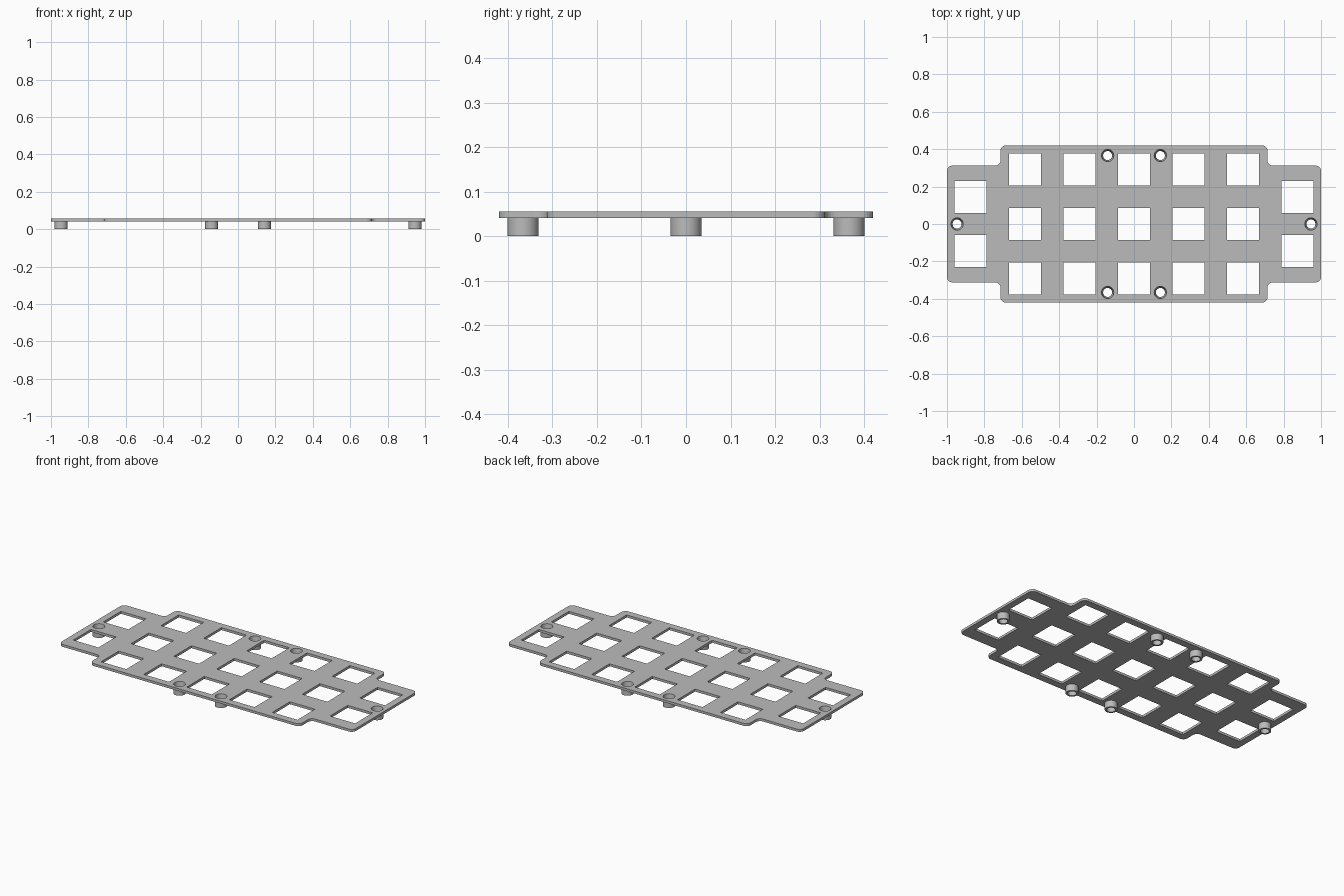
import bpy
import bmesh
from math import cos, sin, pi, tau
from mathutils import Vector

cube = bpy.data.objects.get("Cube")
if cube:
    bpy.data.objects.remove(cube, do_unlink=True)

PITCH, WINDOW = 0.291, 0.171
PLATE_LOW, PLATE_TOP = 0.041, 0.056
BOSS_R, SEGS = 0.035, 40
BOSSES = [(sx * 0.141, sy * 0.366) for sx in (-1, 1) for sy in (-1, 1)]
BOSSES += [(-0.946, 0), (0.946, 0)]

grey = bpy.data.materials.new("plain grey")
grey.use_nodes = True
grey.diffuse_color = (0.5, 0.5, 0.5, 1)
grey.node_tree.nodes["Principled BSDF"].inputs["Base Color"].default_value = (0.5, 0.5, 0.5, 1)


def make_object(name, bm):
    mesh = bpy.data.meshes.new(name)
    bm.to_mesh(mesh)
    bm.free()
    mesh.materials.append(grey)
    obj = bpy.data.objects.new(name, mesh)
    bpy.context.collection.objects.link(obj)
    return obj


def circle(x, y, r):
    return [(x + r * cos(tau * i / SEGS), y + r * sin(tau * i / SEGS)) for i in range(SEGS)]


def rounded(corners, r, steps=6):
    """Replace each right-angled corner by an arc, convex or concave."""
    points = []
    for i, corner in enumerate(corners):
        p = Vector(corner)
        a = (Vector(corners[i - 1]) - p).normalized()
        b = (Vector(corners[(i + 1) % len(corners)]) - p).normalized()
        centre = p + r * (a + b)
        for k in range(steps + 1):
            t = pi / 2 * k / steps
            points.append(centre - r * (b * cos(t) + a * sin(t)))
    return points


# Stepped plate outline, one half mirrored through the centre
half = [(1, -0.312), (1, 0.312), (0.714, 0.312), (0.714, 0.42), (-0.714, 0.42), (-0.714, 0.312)]
loops = [rounded(half + [(-x, -y) for x, y in half], 0.028)]

# Square windows: a five by three block plus two at each end
centres = [(i * PITCH, j * PITCH) for i in range(-2, 3) for j in (-1, 0, 1)]
centres += [(sx * 3 * PITCH, sy * PITCH / 2) for sx in (-1, 1) for sy in (-1, 1)]
h = WINDOW / 2
loops += [[(x - h, y - h), (x + h, y - h), (x + h, y + h), (x - h, y + h)] for x, y in centres]

# Round holes for the bosses
loops += [circle(x, y, BOSS_R) for x, y in BOSSES]

# Plate: fill between the loops, then thicken
bm = bmesh.new()
edges = []
for loop in loops:
    verts = [bm.verts.new((p[0], p[1], (PLATE_LOW + PLATE_TOP) / 2)) for p in loop]
    edges += [bm.edges.new((verts[i - 1], verts[i])) for i in range(len(verts))]
bmesh.ops.triangle_fill(bm, edges=edges, use_beauty=True, normal=(0, 0, 1))
bmesh.ops.recalc_face_normals(bm, faces=bm.faces)
plate = make_object("plate", bm)
thick = plate.modifiers.new("thickness", "SOLIDIFY")
thick.thickness = PLATE_TOP - PLATE_LOW
thick.offset = 0

# Bosses: tubes with a tapered bore
profile = [(BOSS_R, 0), (BOSS_R, PLATE_TOP), (0.033, PLATE_TOP), (0.024, 0)]
bosses = []
for n, (x, y) in enumerate(BOSSES):
    bm = bmesh.new()
    rings = [[bm.verts.new((*p, z)) for p in circle(x, y, r)] for r, z in profile]
    for k, ring in enumerate(rings):
        below = rings[k - 1]
        for i in range(SEGS):
            bm.faces.new((below[i - 1], below[i], ring[i], ring[i - 1]))
    bmesh.ops.recalc_face_normals(bm, faces=bm.faces)
    bosses.append(make_object(f"boss_{n + 1}", bm))

# Smooth the round walls, keep the rims sharp
bpy.ops.object.select_all(action="DESELECT")
for obj in bosses:
    obj.select_set(True)
bpy.context.view_layer.objects.active = bosses[0]
bpy.ops.object.shade_smooth_by_angle(angle=pi / 6)
